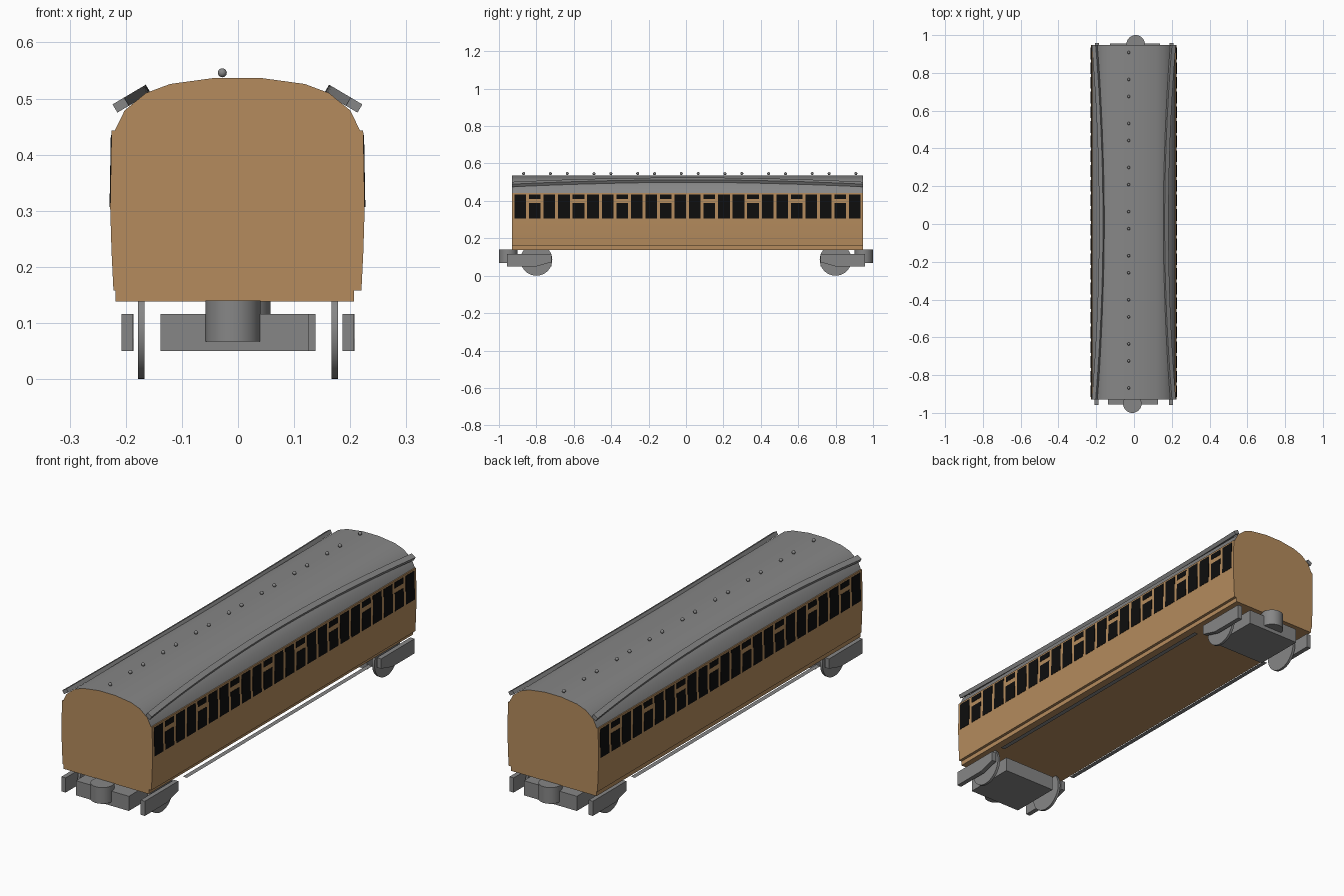
import bpy, bmesh, math

if "Cube" in bpy.data.objects:
    bpy.data.objects.remove(bpy.data.objects["Cube"])

def mat(name, rgb):
    m = bpy.data.materials.new(name)
    m.diffuse_color = (*rgb, 1)
    m.use_nodes = True
    m.node_tree.nodes["Principled BSDF"].inputs["Base Color"].default_value = m.diffuse_color
    return m

TAN = mat("tan wood", (0.46, 0.26, 0.11))
GREY = mat("grey metal", (0.24, 0.24, 0.24))
BLACK = mat("dark glass", (0.004, 0.004, 0.004))

Y0, Y1 = -0.93, 0.947          # body ends
YC, CX = 0.0085, -0.001        # body centre
PERIOD = 0.2333                # one compartment

def finish(name, bm, *mats, smooth=None):
    bmesh.ops.recalc_face_normals(bm, faces=bm.faces)
    me = bpy.data.meshes.new(name)
    bm.to_mesh(me)
    bm.free()
    ob = bpy.data.objects.new(name, me)
    bpy.context.collection.objects.link(ob)
    for m in mats:
        me.materials.append(m)
    if smooth:
        bpy.context.view_layer.objects.active = ob
        ob.select_set(True)
        bpy.ops.object.shade_smooth_by_angle(angle=math.radians(smooth))
        ob.select_set(False)
    return ob

def loft(bm, rings):
    """Skin a list of closed rings and cap both ends."""
    vs = [[bm.verts.new(p) for p in r] for r in rings]
    n = len(vs[0])
    for a, b in zip(vs, vs[1:]):
        for i in range(n):
            bm.faces.new((a[i], a[(i + 1) % n], b[(i + 1) % n], b[i]))
    bm.faces.new(vs[0])
    bm.faces.new(vs[-1])

def along_y(bm, prof, y0, y1):
    loft(bm, [[(x, y, z) for x, z in prof] for y in (y0, y1)])

def box(bm, x0, x1, y0, y1, z0, z1):
    along_y(bm, [(x0, z0), (x1, z0), (x1, z1), (x0, z1)], y0, y1)

def mirrored(half):
    return [(CX + x, z) for x, z in half] + [(CX - x, z) for x, z in reversed(half)]

# underframe
bm = bmesh.new()
box(bm, -0.218, 0.207, Y0, Y1, 0.138, 0.16)
finish("underframe", bm, TAN)

# body with gently bowed sides
SIDE = [(0.221, 0.158), (0.2245, 0.23), (0.2268, 0.307), (0.2245, 0.435), (0.224, 0.443)]
bm = bmesh.new()
along_y(bm, mirrored(SIDE), Y0, Y1)
finish("body", bm, TAN, smooth=30)

# roof: grey shell, tan ends
bm = bmesh.new()
along_y(bm, mirrored([(0.219, 0.442), (0.201, 0.479), (0.163, 0.51),
                      (0.12, 0.526), (0.04, 0.537)]), Y0, Y1)
for f in bm.faces:
    f.normal_update()
    f.material_index = 1 if abs(f.normal.y) > 0.9 else 0
finish("roof", bm, GREY, TAN, smooth=30)

# windows: two plain panes, then one split by a rail, in each compartment
def pane(bm, s, yc, z0, z1):
    def x(z):
        return 0.2268 - (z - 0.307) / 0.128 * 0.0023
    prof = [(CX + s * (x(z) + d), z) for z, d in
            ((z0, -0.004), (z0, 0.0012), (z1, 0.0012), (z1, -0.004))]
    along_y(bm, prof, yc - 0.031, yc + 0.031)

for s, side in ((1, "right"), (-1, "left")):
    bm = bmesh.new()
    for k in range(24):
        yc = YC + (k - 11.5) * PERIOD / 3
        if k % 3 == 1:
            pane(bm, s, yc, 0.307, 0.388)
            pane(bm, s, yc, 0.409, 0.435)
        else:
            pane(bm, s, yc, 0.307, 0.435)
    finish(side + "_windows", bm, BLACK)

# arched rain strips lying on the roof slope
for s, side in ((1, "right"), (-1, "left")):
    rings = []
    for i in range(33):
        t = i / 16 - 1
        rise = 0.045 * (1 - t * t)
        ring = []
        for u, n in ((0, 0), (0.024, 0), (0.024, 0.017), (0, 0.017)):
            u += rise
            ring.append((CX + s * (0.214 - 0.86 * u + 0.51 * n),
                         YC + t * (Y1 - Y0) / 2, 0.475 + 0.51 * u + 0.86 * n))
        rings.append(ring)
    bm = bmesh.new()
    loft(bm, rings)
    finish(side + "_rain_strip", bm, GREY, smooth=30)

# roof knobs
bm = bmesh.new()
for k in range(8):
    for start in (-0.868, -0.725):
        r = bmesh.ops.create_uvsphere(bm, u_segments=12, v_segments=8, radius=0.008)
        bmesh.ops.translate(bm, verts=r["verts"], vec=(-0.028, start + k * PERIOD, 0.546))
finish("roof_knobs", bm, GREY, smooth=60)

# bogies: the back one is the front one turned half round
def cylinder(bm, r, depth, centre, axis_x=False):
    v = bmesh.ops.create_cone(bm, cap_ends=True, segments=40, radius1=r, radius2=r, depth=depth)["verts"]
    if axis_x:
        for p in v:
            p.co = (p.co.z, p.co.y, p.co.x)
    bmesh.ops.translate(bm, verts=v, vec=centre)

for end, turn in (("front", 0), ("back", math.pi)):
    parts = []
    bm = bmesh.new()
    box(bm, -0.138, 0.126, -0.956, -0.72, 0.05, 0.116)
    parts.append(finish(end + "_bogie_bolster", bm, GREY))
    bm = bmesh.new()
    cylinder(bm, 0.049, 0.073, (-0.009, -0.951, 0.1035))
    parts.append(finish(end + "_coupling_drum", bm, GREY, smooth=30))
    bm = bmesh.new()
    for x in (-0.1725, 0.1725):
        cylinder(bm, 0.085, 0.012, (x, -0.80, 0.085), True)
    parts.append(finish(end + "_wheels", bm, GREY, smooth=30))
    bm = bmesh.new()
    prof = [(-0.958, 0.05), (-0.80, 0.05), (-0.72, 0.072), (-0.72, 0.116), (-0.958, 0.116)]
    for x0, x1 in ((-0.208, -0.187), (0.186, 0.207)):
        loft(bm, [[(x, y, z) for y, z in prof] for x in (x0, x1)])
    parts.append(finish(end + "_side_frames", bm, GREY))
    for ob in parts:
        ob.rotation_euler.z = turn

# paper-thin foot boards between the bogies
bm = bmesh.new()
for x0, x1 in ((-0.208, -0.187), (0.187, 0.208)):
    bm.faces.new([bm.verts.new(p) for p in ((x0, -0.66, 0.108), (x1, -0.66, 0.108),
                                            (x1, 0.66, 0.108), (x0, 0.66, 0.108))])
finish("foot_boards", bm, GREY)
